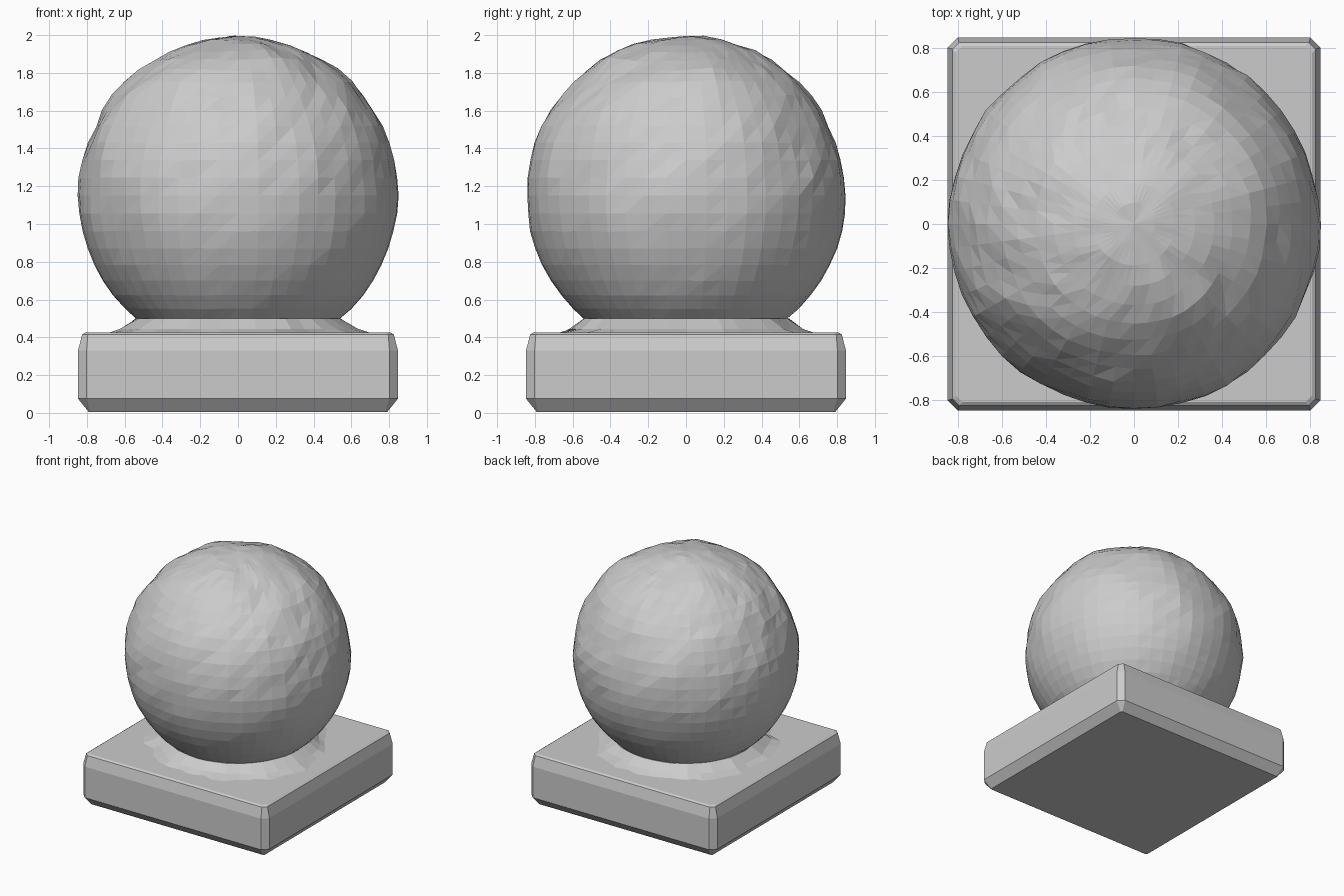
import bpy, bmesh, math, random
from mathutils import Vector, noise

random.seed(4)
if "Cube" in bpy.data.objects:
    bpy.data.objects.remove(bpy.data.objects["Cube"], do_unlink=True)

stone = bpy.data.materials.new("grey stone")
stone.use_nodes = True
grey = (0.6, 0.6, 0.6, 1)
stone.diffuse_color = grey
stone.node_tree.nodes["Principled BSDF"].inputs["Base Color"].default_value = grey


def finish(bm, name):
    bmesh.ops.recalc_face_normals(bm, faces=bm.faces)
    mesh = bpy.data.meshes.new(name)
    bm.to_mesh(mesh)
    bm.free()
    mesh.materials.append(stone)
    ob = bpy.data.objects.new(name, mesh)
    bpy.context.collection.objects.link(ob)
    return ob


def loft(rings, name):
    """Skin a stack of closed rings and cap both ends."""
    bm = bmesh.new()
    loops = [[bm.verts.new(p) for p in ring] for ring in rings]
    for a, b in zip(loops, loops[1:]):
        for i in range(len(a)):
            j = (i + 1) % len(a)
            bm.faces.new((a[i], a[j], b[j], b[i]))
    bm.faces.new(loops[0])
    bm.faces.new(loops[-1])
    return finish(bm, name)


def square_ring(half, cut, z):
    """Square outline with clipped corners."""
    inner = half - cut
    corner = [Vector((half, -inner)), Vector((half, inner))]
    ring = []
    for k in range(4):
        c, s = [(1, 0), (0, 1), (-1, 0), (0, -1)][k]
        ring += [(p.x * c - p.y * s, p.x * s + p.y * c, z) for p in corner]
    return ring


# Plinth with worn, chamfered edges
profile = [(0.79, 0.01, 0.005), (0.847, 0.045, 0.075),
           (0.847, 0.045, 0.33), (0.825, 0.03, 0.415), (0.81, 0.03, 0.425)]
loft([square_ring(*p) for p in profile], "plinth")

# Ragged mortar collar flaring out onto the plinth
SIDES = 40
collar = []
for radius, z, wobble in [(0.72, 0.41, 0.05), (0.62, 0.445, 0.025), (0.545, 0.5, 0.005)]:
    ring = []
    for i in range(SIDES):
        a = math.tau * i / SIDES
        r = radius + random.uniform(-wobble, wobble)
        ring.append((r * math.cos(a), r * math.sin(a), z))
    collar.append(ring)
loft(collar, "collar")

# Roughly hewn ball, cut in level bands with an uneven surface
RADIUS, CENTRE = 0.845, Vector((0, 0, 1.15))
bm = bmesh.new()
bmesh.ops.create_uvsphere(bm, u_segments=48, v_segments=28, radius=RADIUS)
for v in bm.verts:
    d = v.co.normalized()
    rough = max(0.3, min(1, 0.6 + d.z))
    bump = 0.02 * noise.noise(d * 3.5) + 0.012 * noise.noise(d * 9)
    v.co = CENTRE + d * (RADIUS + rough * bump)
bmesh.ops.triangulate(bm, faces=bm.faces, quad_method="ALTERNATE")
finish(bm, "stone_ball")
